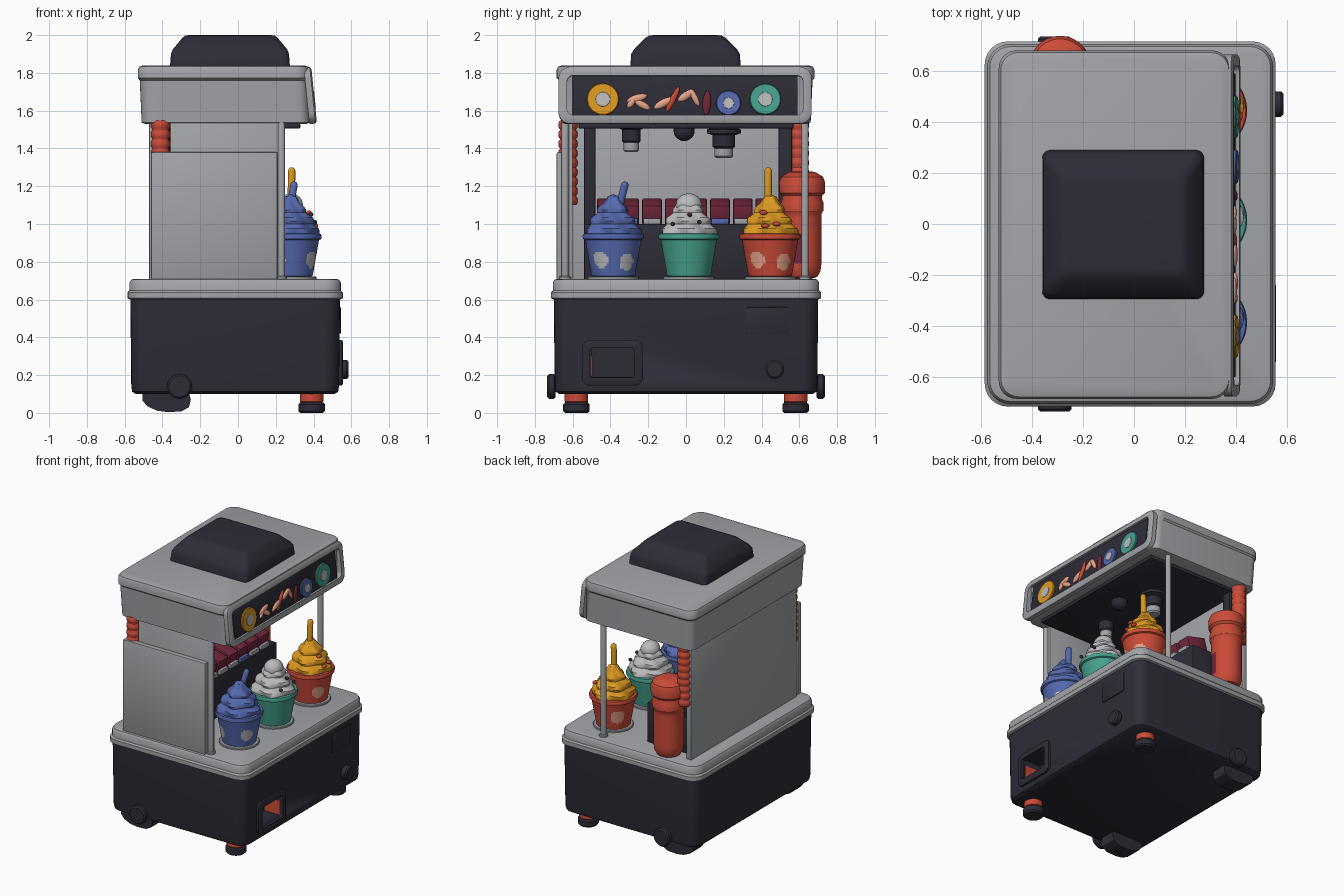
import bpy, bmesh, math
from mathutils import Vector, Euler

if "Cube" in bpy.data.objects:
    bpy.data.objects.remove(bpy.data.objects["Cube"])

def material(name, c):
    m = bpy.data.materials.new(name)
    m.diffuse_color = (*c, 1)
    m.use_nodes = True
    m.node_tree.nodes["Principled BSDF"].inputs["Base Color"].default_value = m.diffuse_color
    return m

GREY = material("light grey", (.36, .37, .39))
DARK = material("charcoal", (.027, .025, .038))
RED = material("red", (.60, .07, .04))
BLUE = material("blue", (.09, .14, .43))
TEAL = material("teal", (.06, .36, .27))
GOLD = material("golden yellow", (.72, .32, .015))
PINK = material("pale pink", (.84, .39, .26))
WINE = material("wine red", (.17, .02, .045))
CREAM = material("pale grey", (.50, .50, .51))

def finish(bm, name, mats, loc=(0, 0, 0), rot=(0, 0, 0), smooth=35):
    bmesh.ops.recalc_face_normals(bm, faces=bm.faces)
    me = bpy.data.meshes.new(name)
    bm.to_mesh(me)
    bm.free()
    ob = bpy.data.objects.new(name, me)
    bpy.context.collection.objects.link(ob)
    for m in (mats if isinstance(mats, (list, tuple)) else [mats]):
        me.materials.append(m)
    ob.location, ob.rotation_euler = loc, rot
    bpy.ops.object.select_all(action='DESELECT')
    ob.select_set(True)
    bpy.context.view_layer.objects.active = ob
    bpy.ops.object.shade_smooth_by_angle(angle=math.radians(smooth))
    return ob

def box(name, x, y, z, mat, bevel=.01, rot=(0, 0, 0)):
    bm = bmesh.new()
    bmesh.ops.create_cube(bm, size=1)
    bmesh.ops.scale(bm, vec=(x[1]-x[0], y[1]-y[0], z[1]-z[0]), verts=bm.verts)
    if bevel:
        bmesh.ops.bevel(bm, geom=bm.edges[:], offset=bevel, segments=2, affect='EDGES', profile=.5)
    return finish(bm, name, mat, (sum(x)/2, sum(y)/2, sum(z)/2), rot)

def rounded(x0, x1, y0, y1, r, n=6):
    pts = []
    for k, (cx, cy) in enumerate([(x1-r, y1-r), (x0+r, y1-r), (x0+r, y0+r), (x1-r, y0+r)]):
        for i in range(n+1):
            a = (k + i/n)*math.pi/2
            pts.append((cx + r*math.cos(a), cy + r*math.sin(a)))
    return pts

def bridge(bm, a, b):
    n = len(a)
    for i in range(n):
        bm.faces.new((a[i], a[(i+1) % n], b[(i+1) % n], b[i]))

def loft(name, levels, mat):
    # stacked rounded rectangles: z, x0, x1, y0, y1, corner radius
    bm = bmesh.new()
    rings = [[bm.verts.new((x, y, l[0])) for x, y in rounded(*l[1:])] for l in levels]
    for a, b in zip(rings, rings[1:]):
        bridge(bm, a, b)
    bm.faces.new(rings[0])
    bm.faces.new(rings[-1])
    return finish(bm, name, mat)

def frame(name, w, h, border, r, depth, mat, loc, rot=(0, 0, 0)):
    # rounded picture frame facing +x
    bm = bmesh.new()
    loops = []
    for inset, x in [(0, -depth), (0, depth*.6), (.012, depth), (border, depth), (border, -depth)]:
        p = rounded(-w/2+inset, w/2-inset, -h/2+inset, h/2-inset, max(r-inset*.6, .01))
        loops.append([bm.verts.new((x, y, z)) for y, z in p])
    for a, b in zip(loops, loops[1:] + loops[:1]):
        bridge(bm, a, b)
    return finish(bm, name, mat, loc, rot)

def lathe(name, prof, mats, loc=(0, 0, 0), rot=(0, 0, 0), seg=32, lobes=0, amp=0, twist=0, spots=()):
    # turned shape; lobes and twist give whipped swirls, spots recolour nearby faces
    bm = bmesh.new()
    rings = []
    for r, z in prof:
        ring = []
        for i in range(seg):
            a = 2*math.pi*i/seg
            q = r*(1 + amp*math.sin(lobes*a + twist*z))
            ring.append(bm.verts.new((q*math.cos(a), q*math.sin(a), z)))
        rings.append(ring)
    for a, b in zip(rings, rings[1:]):
        bridge(bm, a, b)
    bm.faces.new(rings[0])
    bm.faces.new(rings[-1])
    for f in bm.faces:
        c = f.calc_center_median()
        for ang, z, rad in spots:
            d = (math.atan2(c.y, c.x) - ang + math.pi) % (2*math.pi) - math.pi
            if math.hypot(d*.13, c.z - z) < rad and math.hypot(c.x, c.y) > .08:
                f.material_index = 1
    return finish(bm, name, mats, loc, rot)

def disc(name, r, h, mat, loc, rot=(0, 0, 0), seg=32):
    e = min(.01, h*.25)
    return lathe(name, [(r-e, 0), (r, e), (r, h-e), (r-e, h)], mat, loc, rot, seg)

def rod(name, a, b, r, mat):
    a, b = Vector(a), Vector(b)
    d = b - a
    L = d.length
    return lathe(name, [(r*.5, 0), (r*.9, r*.4), (r, r), (r, L-r), (r*.87, L-r*.5), (r*.5, L-r*.13), (r*.05, L)],
                 mat, a, d.to_track_quat('Z', 'Y').to_euler(), 14)

def blob(name, loc, s, mat, rot=(0, 0, 0)):
    bm = bmesh.new()
    bmesh.ops.create_uvsphere(bm, u_segments=18, v_segments=12, radius=1)
    bmesh.ops.scale(bm, vec=s, verts=bm.verts)
    return finish(bm, name, mat, loc, rot)

FACE_X = (0, math.pi/2, 0)

# lower cabinet with a recessed hatch
base = loft("lower_cabinet", [(.10, -.54, .51, -.67, .67, .06), (.112, -.56, .53, -.69, .69, .08),
                              (.14, -.565, .535, -.695, .695, .08), (.60, -.57, .54, -.70, .70, .08)], DARK)
cutter = box("hatch_cutter", (.40, .70), (-.50, -.27), (.19, .345), DARK, 0)
cutter.hide_render = True
bpy.context.view_layer.objects.active = base
mod = base.modifiers.new("hatch", 'BOOLEAN')
mod.operation, mod.object, mod.solver = 'DIFFERENCE', cutter, 'EXACT'
bpy.ops.object.modifier_apply(modifier="hatch")
bpy.data.objects.remove(cutter)
frame("hatch_frame", .32, .24, .042, .04, .015, DARK, (.542, -.39, .265))
for y in (-.497, -.273):
    box("hatch_lining", (.41, .53), (y-.003, y+.003), (.195, .30), RED, 0)
disc("round_knob", .05, .05, DARK, (.535, .47, .23), FACE_X)
box("service_plate", (.53, .545), (.32, .54), (.42, .56), DARK, .004)

# feet, side wheels and rear skids
for s in (-1, 1):
    disc("foot_pad", .07, .055, DARK, (.39, s*.58, 0))
    disc("foot_stem", .062, .06, RED, (.39, s*.58, .05))
    disc("side_wheel", .066, .045, DARK, (-.31, s*.69, .14), (-s*math.pi/2, 0, 0))
    bm = bmesh.new()
    prof = [(-.505, .10), (-.505, .065), (-.48, .035), (-.43, .012), (-.37, .004), (-.30, .008),
            (-.26, .03), (-.25, .07), (-.26, .11)]
    loops = [[bm.verts.new((x, s*.58 + dy, z)) for x, z in prof] for dy in (-.06, .06)]
    bridge(bm, *loops)
    for l in loops:
        bm.faces.new(l)
    finish(bm, "rear_skid", DARK)

# stepped counter
loft("counter_lower", [(.60, -.57, .54, -.70, .70, .08), (.607, -.585, .555, -.715, .715, .09),
                       (.638, -.585, .555, -.715, .715, .09), (.648, -.575, .545, -.705, .705, .09)], GREY)
loft("counter_top", [(.64, -.575, .545, -.705, .705, .09), (.69, -.575, .545, -.705, .705, .09),
                     (.705, -.565, .535, -.695, .695, .08), (.71, -.55, .52, -.68, .68, .07)], GREY)

# walls and posts
box("back_wall", (-.47, -.43), (-.62, .61), (.70, 1.56), GREY, .006)
box("side_wall", (-.36, .23), (-.65, -.60), (.70, 1.56), GREY, .006)
box("side_panel", (-.46, .21), (-.685, -.645), (.705, 1.38), GREY, .008)
for y in (-.64, .63):
    rod("corner_post", (.23, y, .70), (.23, y, 1.56), .02, GREY)
    disc("post_collar", .03, .02, GREY, (.23, y, .705))

# interior shelf, uprights and topping bins
box("dark_shelf", (-.43, -.06), (-.54, .54), (.70, 1.0), DARK, .01)
for y0, y1 in ((-.54, -.48), (.49, .56)):
    box("dark_upright", (-.43, -.36), (y0, y1), (.98, 1.54), DARK, .005)
for i in range(8):
    y = -.42 + i*.12
    box("topping_bin", (-.24, -.08), (y-.052, y+.052), (1.01, 1.12), WINE, .01, (0, .25, 0))
    box("bin_base", (-.22, -.066), (y-.045, y+.045), (1.0, 1.03), BLUE if i in (1, 5) else GREY, .004)

# gas tank and ribbed hoses
lathe("tank", [(.05, 0), (.08, .01), (.097, .04), (.102, .08), (.102, .16), (.102, .24), (.102, .32), (.104, .35),
               (.112, .36), (.114, .40), (.106, .42), (.106, .44), (.12, .455), (.122, .51), (.11, .54),
               (.07, .565), (.03, .57)], [RED, WINE], (-.29, .615, .71), seg=48, spots=[(-.5, .17, .09)])
for y, z0 in ((.60, 1.1), (-.625, 1.1)):
    ribs = []
    for k in range(9):
        z = k*.05
        ribs += [(.042, z), (.05, z+.012), (.05, z+.036), (.042, z+.048)]
    lathe("ribbed_hose", ribs, RED, (-.41, y, z0), seg=20)

# canopy roof
loft("canopy", [(1.53, -.49, .36, -.64, .64, .05), (1.537, -.51, .38, -.66, .66, .06),
                (1.76, -.52, .37, -.67, .67, .06), (1.772, -.53, .375, -.685, .68, .07),
                (1.815, -.53, .375, -.685, .68, .07), (1.833, -.522, .372, -.677, .672, .07),
                (1.84, -.50, .35, -.655, .65, .06)], GREY)
box("dark_ceiling", (-.42, .33), (-.57, .57), (1.505, 1.535), DARK, .008)
loft("roof_cap", [(1.83, -.36, .275, -.295, .29, .03), (1.90, -.355, .27, -.29, .285, .035),
                  (1.925, -.345, .26, -.275, .27, .04), (1.985, -.295, .21, -.215, .21, .04),
                  (1.997, -.28, .195, -.195, .19, .04), (2.0, -.26, .17, -.17, .165, .03)], DARK)

# tilted sign with sweet decorations
TILT = -.1
frame("sign_frame", 1.34, .30, .045, .06, .02, GREY, (.383, -.005, 1.68), (0, TILT, 0))
box("sign_board", (.375, .387), (-.60, .59), (1.545, 1.80), DARK, .002, (0, TILT, 0))

def sign_at(y, z, off=.0):
    return (.387 - (z-1.672)*.1 + off, y, z)

SR = (0, math.pi/2 + TILT, 0)
for y, z, r, c in ((-.44, 1.66, .085, GOLD), (.225, 1.64, .066, BLUE), (.42, 1.66, .083, TEAL)):
    disc("sign_sweet", r, .016, c, sign_at(y, z), SR)
    disc("sign_sweet_centre", r*.45, .005, CREAM, sign_at(y, z, .014), SR)
for y, z, w, h, a, c in ((-.26, 1.665, .055, .02, .3, PINK), (-.23, 1.63, .045, .018, -.5, PINK), (-.29, 1.64, .03, .016, .9, PINK),
                         (-.12, 1.64, .055, .02, .5, PINK), (-.07, 1.66, .075, .016, 1.1, RED), (0, 1.68, .05, .02, .6, PINK),
                         (.045, 1.67, .05, .016, -1.1, PINK), (.11, 1.64, .065, .022, 1.5, WINE)):
    blob("sign_sprinkle", sign_at(y, z, .004), (.012, w, h), c, (a, 0, 0))

# nozzles and lamp under the ceiling
for y, r, z in ((-.29, .05, 1.38), (.20, .06, 1.35)):
    lathe("nozzle_body", [(r*.8, 0), (r, .01), (r, .07), (r*1.5, .08), (r*1.5, .1), (r, .11), (r, 1.52-z-.05)],
          DARK, (0, y, z+.05))
    disc("nozzle_tip", r*.82, .085, GREY, (0, y, z))
blob("ceiling_lamp", (.12, -.01, 1.495), (.056, .056, .056), DARK)

# three dessert cups
CX = .28
CUP = [(.100, 0), (.115, .005), (.118, .02)] + [(.118 + .0022*i, .02 + .0125*i) for i in range(1, 15)] + \
      [(.160, .20), (.163, .215), (.158, .228), (.14, .23), (.13, .215)]
SWIRL = [(.135, 0), (.142, .02), (.138, .045), (.118, .06), (.112, .07), (.116, .085), (.108, .105), (.085, .12),
         (.078, .13), (.08, .145), (.068, .165), (.05, .18), (.042, .195), (.03, .215), (.008, .225)]
for name, y, cup, cream, spot, stick in (
        ("blue", -.385, BLUE, BLUE, CREAM, ((.27, -.36, 1.06), (.30, -.32, 1.225))),
        ("teal", .015, TEAL, CREAM, TEAL, None),
        ("red", .445, RED, GOLD, PINK, ((.28, .435, 1.05), (.285, .435, 1.30)))):
    disc(name + "_cup_mat", .135, .018, GREY, (CX, y, .705))
    marks = [(-.55, .09, .045), (.6, .08, .045), (2.4, .1, .05), (-2.2, .09, .05)] if stick else []
    lathe(name + "_cup", CUP, [cup, spot], (CX, y, .72), seg=64, spots=marks)
    lathe(name + "_swirl", SWIRL, cream, (CX, y, .93), seg=60, lobes=5, amp=.09, twist=26)
    if stick:
        rod(name + "_spoon", *stick, .02, cream)
blob("cream_peak", (CX, .015, 1.10), (.065, .07, .062), CREAM)
for y, z, x in ((.02, 1.05, .385), (-.07, 1.0, .40), (.07, 1.01, .405)):
    blob("chocolate_chip", (x, y, z), (.014, .012, .012), DARK)
for y, z, x in ((.41, 1.06, .375), (.48, 1.0, .405), (.42, .99, .41)):
    blob("berry_piece", (x, y, z), (.015, .022, .012), RED)
